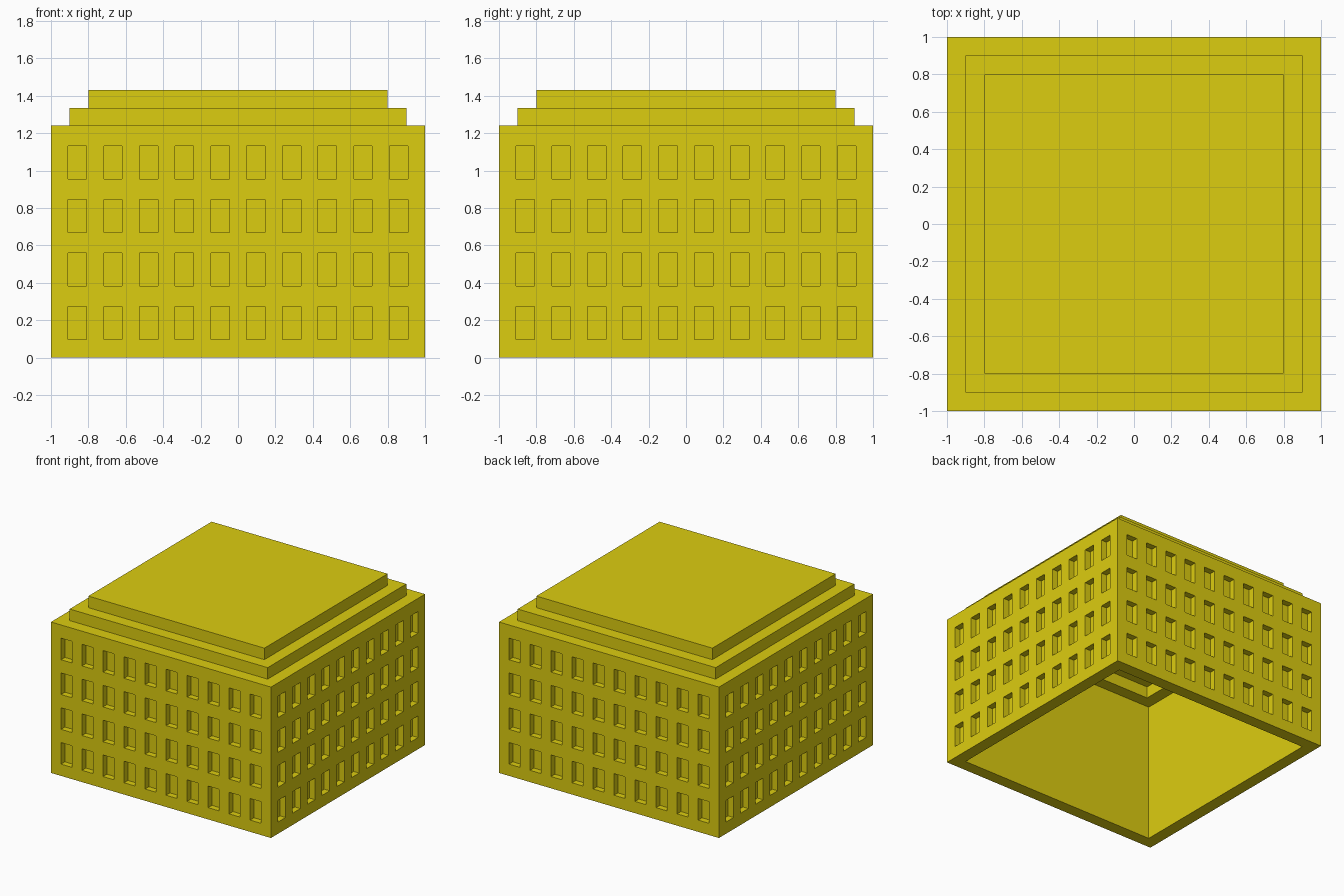
import bpy, bmesh
from mathutils import Matrix, Vector
from math import pi

if "Cube" in bpy.data.objects:
    bpy.data.objects.remove(bpy.data.objects["Cube"])


def finish(name, bm):
    bmesh.ops.recalc_face_normals(bm, faces=bm.faces)
    mesh = bpy.data.meshes.new(name)
    bm.to_mesh(mesh)
    bm.free()
    obj = bpy.data.objects.new(name, mesh)
    bpy.context.collection.objects.link(obj)
    return obj


# Hollow stepped shell: square rings (half width, z) from outer roof to inner ceiling
profile = [(0.8, 1.43), (0.8, 1.335), (0.9, 1.335), (0.9, 1.24), (1, 1.24), (1, 0),
           (0.9, 0), (0.9, 1.14), (0.8, 1.14), (0.8, 1.235), (0.7, 1.235), (0.7, 1.33)]
bm = bmesh.new()
rings = [[bm.verts.new((sx * r, sy * r, z))
          for sx, sy in ((-1, -1), (1, -1), (1, 1), (-1, 1))] for r, z in profile]
for a, b in zip(rings, rings[1:]):
    for i in range(4):
        j = (i + 1) % 4
        bm.faces.new((a[i], a[j], b[j], b[i]))
bm.faces.new(rings[0])
bm.faces.new(rings[-1])
building = finish("building_shell", bm)

# Window cutters: 10 columns by 4 rows on each of the four sides
COLS, ROWS, DEPTH = 10, 4, 0.05
bm = bmesh.new()
for side in range(4):
    turn = Matrix.Rotation(side * pi / 2, 4, 'Z')
    for c in range(COLS):
        for r in range(ROWS):
            pos = Vector(((c - (COLS - 1) / 2) * 0.191, -1, 0.185 + r * 0.286))
            size = Matrix.Diagonal((0.098, DEPTH * 2, 0.177, 1))
            bmesh.ops.create_cube(bm, size=1, matrix=turn @ Matrix.Translation(pos) @ size)
cutter = finish("window_cutter", bm)
cutter.hide_render = True
cutter.hide_viewport = False
cutter.display_type = 'WIRE'

# Recess the windows into the walls
mod = building.modifiers.new("windows", 'BOOLEAN')
mod.operation = 'DIFFERENCE'
mod.solver = 'EXACT'
mod.object = cutter
bpy.context.view_layer.objects.active = building
bpy.ops.object.modifier_apply(modifier=mod.name)
bpy.data.objects.remove(cutter, do_unlink=True)

# Yellow walls
mat = bpy.data.materials.new("yellow")
mat.diffuse_color = (0.72, 0.61, 0.005, 1)
mat.use_nodes = True
mat.node_tree.nodes["Principled BSDF"].inputs["Base Color"].default_value = mat.diffuse_color
building.data.materials.clear()
building.data.materials.append(mat)
